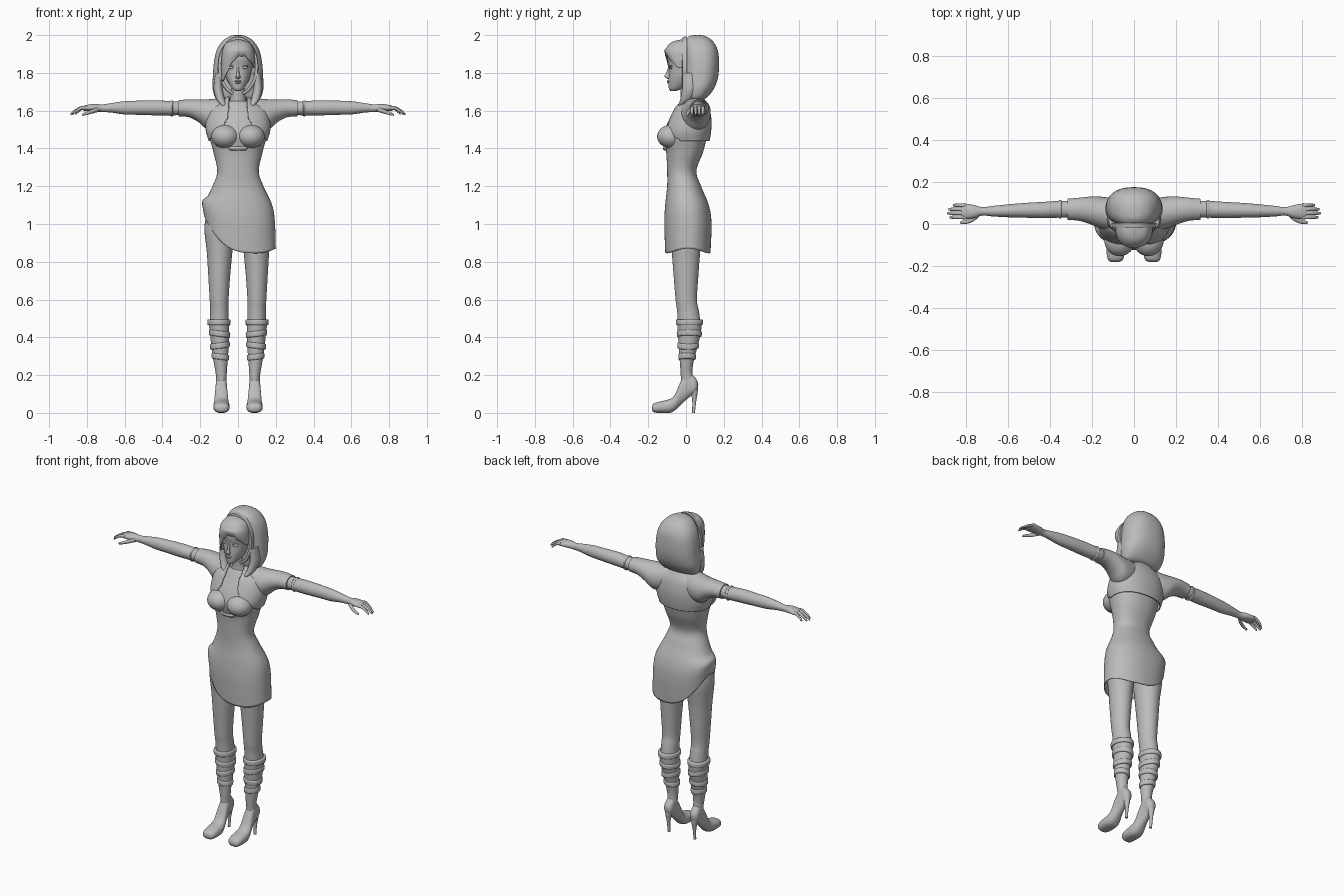
import bpy, bmesh, math
from mathutils import Matrix, Vector

if "Cube" in bpy.data.objects:
    bpy.data.objects.remove(bpy.data.objects["Cube"])

grey = bpy.data.materials.new("plain_grey")
grey.use_nodes = True
grey.diffuse_color = (0.5, 0.5, 0.5, 1)
grey.node_tree.nodes["Principled BSDF"].inputs["Base Color"].default_value = (0.5, 0.5, 0.5, 1)


def finish(name, bm, thickness=0):
    """Turn a bmesh into a smooth shaded object."""
    bmesh.ops.recalc_face_normals(bm, faces=bm.faces)
    mesh = bpy.data.meshes.new(name)
    bm.to_mesh(mesh)
    bm.free()
    mesh.materials.append(grey)
    obj = bpy.data.objects.new(name, mesh)
    bpy.context.collection.objects.link(obj)
    if thickness:
        mod = obj.modifiers.new("cloth", "SOLIDIFY")
        mod.thickness = thickness
    bpy.ops.object.select_all(action="DESELECT")
    obj.select_set(True)
    bpy.context.view_layer.objects.active = obj
    bpy.ops.object.shade_smooth_by_angle(angle=math.radians(50))
    return obj


def spline(rows, steps):
    """Smooth the rows with a Catmull-Rom curve."""
    out = []
    for i in range(len(rows) - 1):
        a, b, c, d = (rows[min(max(i + k, 0), len(rows) - 1)] for k in (-1, 0, 1, 2))
        for k in range(steps):
            t = k / steps
            out.append([q + t * ((r - p) + t * ((2*p - 5*q + 4*r - s) + t * (3*(q - r) + s - p))) / 2
                        for p, q, r, s in zip(a, b, c, d)])
    return out + [rows[-1]]


def loft(name, rows, axis="z", side=1, segs=32, steps=5, square=1.0,
         caps=True, shape=None, drop=None, thickness=0):
    """Skin over oval sections; each row is a position and the bounds across
    the two other axes, in hundredths of a unit."""
    bm = bmesh.new()
    rings = []
    for t, a0, a1, b0, b1 in spline(rows, steps):
        ring = []
        for k in range(segs):
            ang = math.tau * k / segs
            ca, sa = math.cos(ang), math.sin(ang)
            a = (a0 + a1) / 2 + (a1 - a0) / 2 * math.copysign(abs(ca) ** square, ca)
            b = (b0 + b1) / 2 + (b1 - b0) / 2 * math.copysign(abs(sa) ** square, sa)
            co = {"z": (a, b, t), "x": (t, a, b), "y": (a, t, b)}[axis]
            co = Vector((co[0] * side, co[1], co[2])) / 100
            ring.append(bm.verts.new(shape(co) if shape else co))
        rings.append(ring)
    for low, high in zip(rings, rings[1:]):
        for k in range(segs):
            n = (k + 1) % segs
            bm.faces.new((low[k], low[n], high[n], high[k]))
    if caps:
        bm.faces.new(rings[0])
        bm.faces.new(rings[-1])
    if drop:
        bad = [f for f in bm.faces if drop(f.calc_center_median())]
        bmesh.ops.delete(bm, geom=bad, context="FACES")
    return finish(name, bm, thickness)


def ball(name, centre, radii, tilt=0):
    bm = bmesh.new()
    place = Matrix.Translation(centre) @ Matrix.Rotation(tilt, 4, "Y") @ Matrix.Diagonal((*radii, 1))
    bmesh.ops.create_uvsphere(bm, u_segments=32, v_segments=18, radius=1, matrix=place)
    return finish(name, bm)


# Dress with a slanted hem, and the neck
def slant_hem(co):
    top = 1.15
    if co.z < top:
        x = co.x
        hem = 0.845 + (0.22 * ((0.1 - x) / 0.29) ** 3 if x < 0.1 else 2.5 * (x - 0.1) ** 2)
        co.z = top - (top - co.z) * (top - hem) / (top - 0.84)
    return co


loft("dress", [(84, -18, 20, -11, 13), (100, -19, 19.5, -11.5, 13.5), (110, -18, 18, -11, 12),
               (120, -13.5, 13.5, -10, 8), (128, -11, 11, -10, 5.5), (138, -13, 13, -10.5, 9),
               (146, -15, 15, -12, 11), (153, -15, 15, -10, 12), (160, -12, 12, -6, 11),
               (165, -6, 6, -3, 9)],
     segs=64, steps=8, square=0.9, caps=False, shape=slant_hem, thickness=0.005)
loft("neck", [(160, -6, 6, -5, 8), (165, -4.5, 4.5, -3, 7), (170, -4, 4, -3, 6), (176, -4, 4, -3, 6)])
loft("underbust_band", [(139, -4, 4, -11.6, -9), (140, -5, 5, -12.3, -9), (141, -4, 4, -12, -9)])


# Cropped jacket, open at the front
def jacket_opening(c):
    edge = 0.05 + 0.1 * min(max((1.58 - c.z) / 0.13, 0), 1) ** 1.5
    return c.y < 0.02 and abs(c.x) < edge


loft("jacket", [(144, -15.5, 15.5, -11, 12.5), (149, -17, 17, -11.5, 13.3), (155, -17, 17, -9.5, 13.5),
                (161, -15, 15, -6.5, 12.5), (165, -9, 9, -3.5, 10.5), (168, -5.5, 5.5, -2, 8.5)],
     segs=128, steps=12, square=0.9, caps=False, drop=jacket_opening, thickness=0.006)

# Head and face
loft("head", [(170.5, -1.5, 1.5, -8.3, -5), (171.5, -2.8, 2.8, -9, -2), (174, -4.6, 4.6, -9.3, 3),
              (178, -6.5, 6.5, -9.2, 7), (183, -7.5, 7.5, -9, 9), (188, -8, 8, -9.8, 10),
              (193, -7, 7, -8.5, 9), (196, -3, 3, -4, 5)], square=0.9, segs=40)
loft("nose", [(176.7, -0.6, 0.6, -9.8, -8), (177.5, -1.3, 1.3, -10.8, -8), (178.5, -1, 1, -11.5, -8),
              (180, -0.7, 0.7, -10.5, -8), (183, -0.6, 0.6, -9.4, -8)], segs=16)
ball("upper_lip", (0, -0.092, 1.756), (0.018, 0.009, 0.005))
ball("lower_lip", (0, -0.09, 1.748), (0.014, 0.01, 0.006))

# Hair: full bob behind the band, parted fringe in front
loft("back_hair", [(165.5, -9, 9, 2, 7), (167, -12, 12, 0, 11), (172, -13.5, 13.5, -1, 15),
                   (178, -13.3, 13.3, -1.5, 17), (185, -12.8, 12.8, -1.5, 17.5),
                   (192, -11.3, 11.3, -1.5, 16.8), (197, -8, 8, -0.5, 14), (199.5, -4, 4, 2, 10),
                   (200, -1, 1, 5, 7)], segs=48, square=0.85)


def part_fringe(co):
    top = 1.93
    if co.z < top:
        x = co.x - 0.02
        edge = 1.885 - 0.13 * min(abs(x) / 0.095, 1) ** 2 + 0.008 * abs(math.sin(x * 90))
        co.z = top - (top - co.z) * (top - edge) / (top - 1.8)
    return co


loft("fringe", [(180, -8.6, 8.6, -10.2, 6), (186, -8.9, 8.9, -11.2, 6), (192, -8.3, 8.3, -11, 6),
                (196, -6, 6, -8, 5), (197.5, -2, 2, -3.5, 4), (197.7, -0.2, 0.2, 0, 1)],
     segs=80, square=0.9, caps=False, shape=part_fringe, thickness=0.005)

# Hair band arching over the head
bm = bmesh.new()
rim = []
for k in range(64):
    ang = math.tau * k / 64
    ca, sa = math.cos(ang), math.sin(ang)
    rim.append([bm.verts.new((r * ca, y, 1.835 + (r + 0.05) * sa))
                for r, y in ((0.09, -0.02), (0.105, -0.018), (0.108, 0.005), (0.09, 0.005))])
for k in range(64):
    for j in range(4):
        bm.faces.new((rim[k][j], rim[k][j-1], rim[k-1][j-1], rim[k-1][j]))
finish("hair_band", bm)

for side, label in ((1, "left"), (-1, "right")):
    # Face details, hair tips and bust
    ball(label + "_eye", (side * 0.037, -0.08, 1.828), (0.016, 0.008, 0.007), side * -0.15)
    ball(label + "_eyelid", (side * 0.037, -0.081, 1.836), (0.019, 0.009, 0.003), side * -0.1)
    ball(label + "_bust", (side * 0.068, -0.078, 1.463), (0.073, 0.075, 0.062))
    loft(label + "_hair_lock", [(160, 5.5, 6.5, -3, -2), (163, 6, 9, -4, 0), (166, 7, 11.5, -3, 3),
                                (172, 8, 13, -2, 6), (180, 8, 12, -2, 6)], side=side, segs=16)

    # Sleeve, arm and glove
    loft(label + "_sleeve", [(4, 0, 10, 152, 166.5), (10, -3, 12, 150, 166.5), (16, -2, 13, 150, 166),
                             (21, 0, 13, 154, 166), (26, 1.5, 12.5, 156.5, 166),
                             (31.5, 2, 12, 157, 165.5)], "x", side)
    loft(label + "_arm", [(25, 3, 11, 158, 165), (35, 3, 11, 157.5, 165), (43, 2.8, 10.5, 157.5, 165.5),
                          (52, 3, 10, 157.8, 165.3), (60, 3.2, 9.3, 158, 165), (67, 3.6, 8.6, 159, 164),
                          (72, 4, 8, 159.3, 163.3), (76, 2.8, 9, 159.5, 163.6),
                          (80, 2.4, 9.6, 159.8, 163), (82, 3, 9, 160, 162.5)], "x", side)
    loft(label + "_glove_edge", [(34.5, 2.9, 11.1, 157.3, 165.2), (35, 2.5, 11.5, 156.9, 165.5),
                                 (36, 2.9, 11.1, 157.3, 165.2)], "x", side)
    for n, finger in enumerate(("index", "middle", "ring", "little")):
        y = 3.2 + 1.9 * n
        reach = (7, 8, 7.5, 5.5)[n]
        sections = [(80 + reach * f, y - w, y + w, z - w, z + w)
                    for f, z, w in ((0, 161.5, 1), (0.4, 161.4, 0.9), (0.8, 159.8, 0.8),
                                    (1.05, 158.4, 0.6), (1.1, 158, 0.2))]
        loft(f"{label}_{finger}_finger", sections, "x", side, segs=12)
    loft(label + "_thumb", [(73.5, 3.5, 6, 159.5, 162), (76, 1.5, 4, 158.8, 161.2),
                            (79, 0.2, 2.2, 158, 160), (82, 0, 1.4, 157.3, 158.6),
                            (82.6, 0.5, 0.9, 157.5, 158)], "x", side, segs=12)

    # Leg, boot shaft and wrapped straps
    loft(label + "_leg", [(108, 1, 16, -8, 9), (98, 1.5, 17.8, -8.5, 9), (85, 3, 16.5, -7.5, 7.5),
                          (72, 4.2, 15.7, -6.5, 6.5), (60, 5, 15, -5.5, 5.8), (54, 5, 14.8, -4.7, 6.8),
                          (46, 4.8, 15, -4.2, 8)], side=side)
    shaft = [(49, 4.6, 15.8, -4.8, 8.4), (42, 4.7, 14.8, -4.3, 7.8), (34, 5, 14, -3.8, 5.8),
             (26, 5.6, 12.7, -3.2, 3.8), (20, 6, 11.7, -2.8, 3.6), (15, 6, 11.7, -2.5, 6)]
    loft(label + "_boot_shaft", shaft, side=side)
    dense = spline(shaft, 10)
    for n, level in enumerate((48.2, 42, 36, 29.5)):
        z, a, b, c, d = min(dense, key=lambda r: abs(r[0] - level))
        tilt = (0, 0.12, -0.12, 0.12)[n] * side
        band = [(z + h, a - g, b + g, c - g, d + g)
                for h, g in ((-1.6, 0), (-1.3, 0.5), (0, 0.6), (1.2, 0.5), (1.5, 0))]
        loft(f"{label}_strap_{n + 1}", band, side=side, steps=2,
             shape=lambda co, t=tilt: Vector((co.x, co.y, co.z + t * (co.x - side * 0.1))))

    # Pointed shoe and slim heel
    loft(label + "_shoe", [(-18, 7, 11, 1.5, 3.5), (-17, 5.3, 12.3, 0.3, 5), (-14, 4.5, 13, 0, 6),
                           (-9, 4.5, 13, 0, 7.2), (-6, 5, 12.6, 1.2, 9.5), (-2, 5.7, 12, 5, 18),
                           (2, 6, 11.7, 8.5, 21), (5, 6.2, 11.5, 11, 18.5), (6.4, 7.5, 10, 13, 16)],
         "y", side, square=0.85)
    loft(label + "_heel", [(15, 6.5, 11.3, 1.5, 6.5), (11, 7, 10.8, 2.5, 6.2), (6, 7.9, 9.9, 3.3, 5.4),
                           (0, 8.1, 9.7, 3.2, 4.7)], side=side, segs=16)
